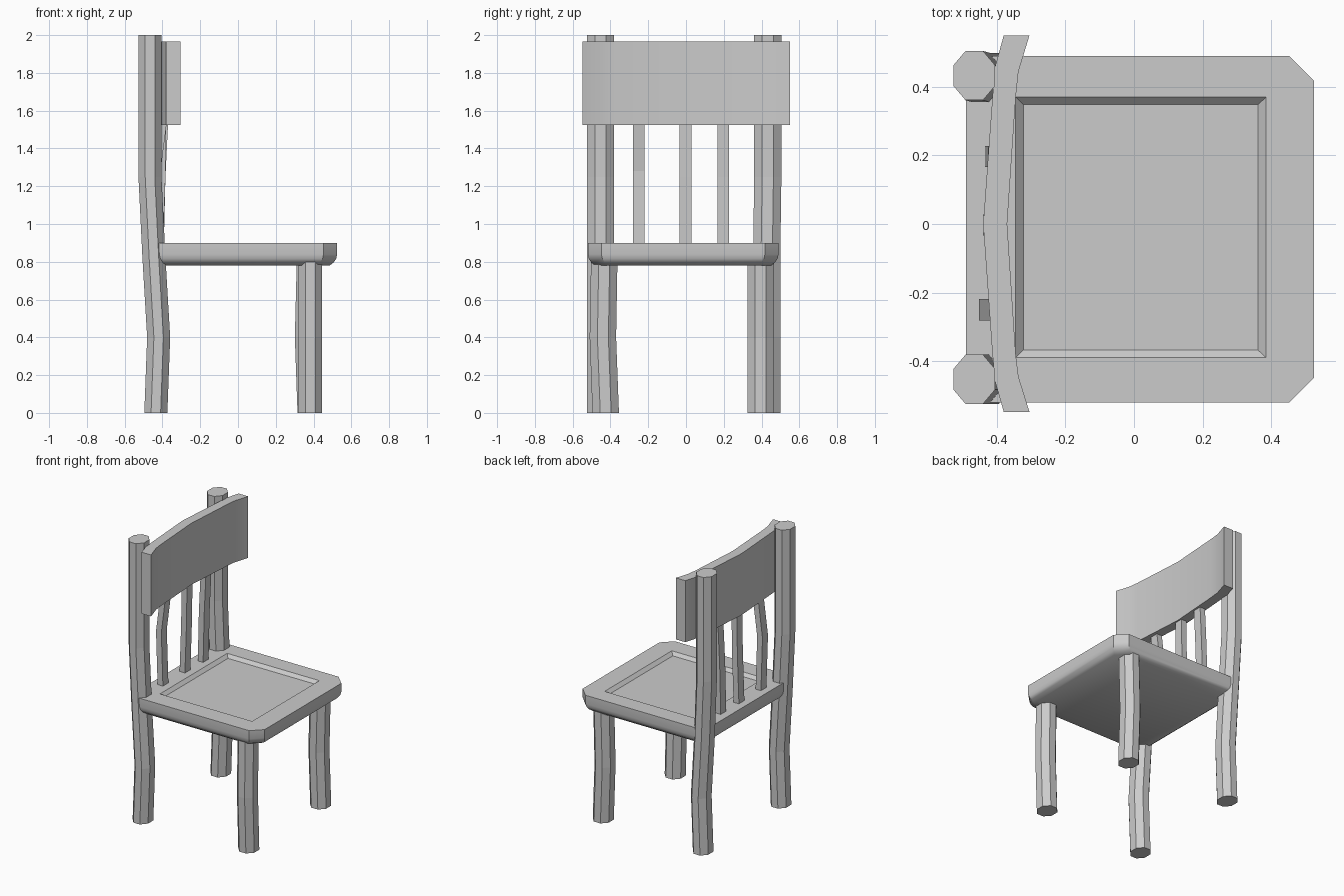
import bpy, bmesh, math

if "Cube" in bpy.data.objects:
    bpy.data.objects.remove(bpy.data.objects["Cube"])


def loft(name, rings, smooth=False):
    """Skin a stack of equal-length point rings and cap both ends."""
    bm = bmesh.new()
    loops = [[bm.verts.new(p) for p in ring] for ring in rings]
    n = len(loops[0])
    for a, b in zip(loops, loops[1:]):
        for i in range(n):
            j = (i + 1) % n
            bm.faces.new((a[i], a[j], b[j], b[i]))
    bm.faces.new(loops[0][::-1])
    bm.faces.new(loops[-1])
    bmesh.ops.remove_doubles(bm, verts=bm.verts, dist=0.0001)
    bmesh.ops.recalc_face_normals(bm, faces=bm.faces)
    mesh = bpy.data.meshes.new(name)
    bm.to_mesh(mesh)
    bm.free()
    obj = bpy.data.objects.new(name, mesh)
    bpy.context.collection.objects.link(obj)
    if smooth:
        bpy.ops.object.select_all(action='DESELECT')
        obj.select_set(True)
        bpy.context.view_layer.objects.active = obj
        bpy.ops.object.shade_smooth_by_angle(angle=math.radians(30))
    return obj


def octagon(x, y, z, rx, ry):
    k = 1 / math.cos(math.pi / 8)
    return [(x + rx * k * math.cos(math.pi * (i + .5) / 4),
             y + ry * k * math.sin(math.pi * (i + .5) / 4), z) for i in range(8)]


def chamfered(x0, x1, y0, y1, c, z):
    return [(x0 + c, y0, z), (x1 - c, y0, z), (x1, y0 + c, z), (x1, y1 - c, z),
            (x1 - c, y1, z), (x0 + c, y1, z), (x0, y1 - c, z), (x0, y0 + c, z)]


# Seat with rounded underside and shallow recess
rings = [chamfered(-.49 + d, .525 - d, -.52 + d, .49 - d, .072, z)
         for d, z in ((.04, .78), (.018, .797), (.005, .817), (0, .84), (0, .90))]
rings.append(chamfered(-.345, .385, -.39, .37, 0, .90))
rings.append(chamfered(-.323, .362, -.368, .348, 0, .878))
loft("seat", rings, smooth=True)

# Rear posts, bent and running up past the backrest
post_path = [(-.435, 0), (-.42, .40), (-.445, .82), (-.466, 1.25), (-.466, 2.0)]
for side, y, lean in (("left", -.453, 0), ("right", .433, -.006)):
    loft("rear_post_" + side,
         [octagon(x, y + (lean if z < .9 else 0), z, .061, .072) for x, z in post_path])

# Front legs, each with its own slight bend
leg_paths = {
    "left": [(.383, -.425, 0), (.383, -.44, .40), (.383, -.433, .80)],
    "right": [(.378, .395, 0), (.364, .395, .40), (.374, .395, .80)],
}
for side, path in leg_paths.items():
    loft("front_leg_" + side, [octagon(x, y, z, .063, .07) for x, y, z in path])

# Back slats
slats = {
    "left": (-.25, [(-.418, .88), (-.431, 1.28), (-.39, 1.60)]),
    "middle": (-.003, [(-.418, .88), (-.405, 1.25), (-.40, 1.60)]),
    "right": (.197, [(-.414, .88), (-.405, 1.25), (-.388, 1.60)]),
}
for side, (y, path) in slats.items():
    loft("back_slat_" + side,
         [chamfered(x - .021, x + .021, y - .031, y + .031, 0, z) for x, z in path])

# Curved backrest panel
front = [(-.305, -.548), (-.337, -.445), (-.345, -.38), (-.37, 0),
         (-.345, .37), (-.337, .445), (-.305, .55)]
back = [(-.38, .55), (-.405, .46), (-.413, .37), (-.44, 0),
        (-.413, -.38), (-.405, -.46), (-.38, -.548)]
loft("backrest", [[(x, y, z) for x, y in front + back] for z in (1.525, 1.965)],
     smooth=True)
